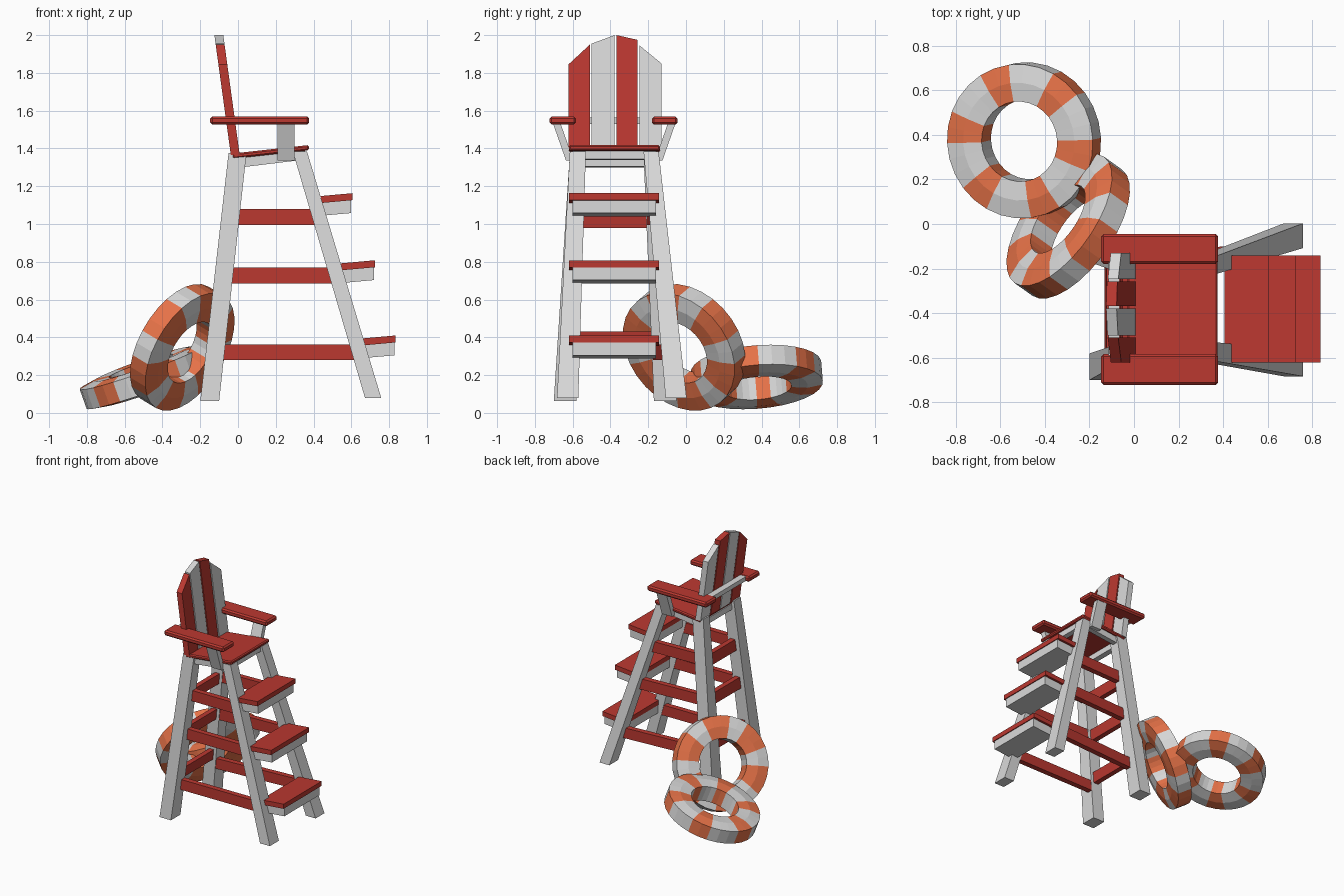
import bpy, bmesh, math
from mathutils import Vector

if "Cube" in bpy.data.objects:
    bpy.data.objects.remove(bpy.data.objects["Cube"])


def material(name, rgb):
    m = bpy.data.materials.new(name)
    m.diffuse_color = (*rgb, 1)
    m.use_nodes = True
    m.node_tree.nodes["Principled BSDF"].inputs["Base Color"].default_value = m.diffuse_color
    return m


RED = material("red paint", (0.50, 0.040, 0.030))
WHITE = material("white paint", (0.70, 0.70, 0.70))
ORANGE = material("orange stripe", (0.80, 0.17, 0.065))


def build(name, verts, faces, mats, idx=None, bevel=0):
    bm = bmesh.new()
    vs = [bm.verts.new(v) for v in verts]
    for i, f in enumerate(faces):
        face = bm.faces.new([vs[k] for k in f])
        if idx:
            face.material_index = idx[i]
    bmesh.ops.recalc_face_normals(bm, faces=bm.faces)
    if bevel:
        bmesh.ops.bevel(bm, geom=bm.edges[:], offset=bevel, segments=1, affect='EDGES')
    me = bpy.data.meshes.new(name)
    bm.to_mesh(me)
    bm.free()
    for m in mats:
        me.materials.append(m)
    ob = bpy.data.objects.new(name, me)
    bpy.context.collection.objects.link(ob)
    return ob


def loft(name, a, b, mat, bevel=0):
    """Solid between two matching outlines."""
    n = len(a)
    faces = [tuple(range(n)), tuple(range(n, 2 * n))]
    faces += [(i, (i + 1) % n, n + (i + 1) % n, n + i) for i in range(n)]
    return build(name, a + b, faces, [mat], bevel=bevel)


def rect_z(x0, x1, y0, y1, z):
    return [(x0, y0, z), (x1, y0, z), (x1, y1, z), (x0, y1, z)]


def rect_x(x, y0, y1, z0, z1):
    return [(x, y0, z0), (x, y1, z0), (x, y1, z1), (x, y0, z1)]


def slab(name, x0, x1, y0, y1, z0, z1, thick, mat, bevel=0):
    """Board whose underside goes from z0 at x0 to z1 at x1."""
    return loft(name, rect_x(x0, y0, y1, z0, z0 + thick),
                rect_x(x1, y0, y1, z1, z1 + thick), mat, bevel)


# Splayed legs: (x0, x1, y0, y1, z) at bottom and top
LEGS = {
    "back_left_leg": ((-0.20, -0.10, -0.70, -0.58, 0.062), (-0.05, 0.045, -0.615, -0.53, 1.375)),
    "back_right_leg": ((-0.20, -0.10, -0.17, -0.05, 0.062), (-0.05, 0.045, -0.225, -0.145, 1.375)),
    "front_left_leg": ((0.672, 0.758, -0.683, -0.57, 0.08), (0.29, 0.365, -0.615, -0.53, 1.385)),
    "front_right_leg": ((0.672, 0.758, -0.108, 0.003, 0.08), (0.29, 0.365, -0.225, -0.145, 1.385)),
}
for name, (b, t) in LEGS.items():
    loft(name, rect_z(*b), rect_z(*t), WHITE)


def leg_at(name, z):
    b, t = LEGS[name]
    f = (z - b[4]) / (t[4] - b[4])
    return [b[i] + (t[i] - b[i]) * f for i in range(4)]


# Side rails and back rails
for k, (z0, z1) in enumerate([(0.28, 0.362), (0.685, 0.77), (0.995, 1.08)]):
    zc = (z0 + z1) / 2
    for side in ("left", "right"):
        ends = []
        for end in ("back", "front"):
            x0, x1, y0, y1 = leg_at(f"{end}_{side}_leg", zc)
            yy = (y1 - 0.045, y1 - 0.002) if side == "left" else (y0 + 0.002, y0 + 0.045)
            ends.append(rect_x((x0 + x1) / 2, *yy, z0, z1))
        loft(f"{side}_rail_{k + 1}", *ends, RED)
    up = (0.07, 0.0, -0.015)[k]
    l = leg_at("back_left_leg", zc + up)
    r = leg_at("back_right_leg", zc + up)
    xc = (l[0] + l[1]) / 2
    loft(f"back_rail_{k + 1}", rect_z(xc - 0.02, xc + 0.02, l[2] + 0.03, r[3] - 0.03, z0 + up),
         rect_z(xc - 0.01, xc + 0.03, l[2] + 0.03, r[3] - 0.03, z1 + up), RED)

# Steps: red tread on a white box, tilted slightly
for k, (x, z) in enumerate([(0.835, 0.41), (0.725, 0.808), (0.605, 1.163)]):
    slab(f"step_tread_{k + 1}", x - 0.20, x, -0.62, -0.142, z - 0.055, z - 0.037, 0.037, RED)
    slab(f"step_box_{k + 1}", x - 0.195, x - 0.006, -0.602, -0.16, z - 0.122, z - 0.105, 0.07, WHITE)

# Seat and aprons
slab("seat", -0.03, 0.375, -0.62, -0.137, 1.345, 1.39, 0.028, RED, 0.008)
for n, y in (("left", -0.60), ("right", -0.195)):
    slab(f"{n}_apron", 0.0, 0.33, y, y + 0.04, 1.298, 1.338, 0.052, WHITE)
slab("front_apron", 0.315, 0.355, -0.60, -0.16, 1.34, 1.343, 0.046, WHITE)
slab("back_apron", -0.03, 0.01, -0.60, -0.16, 1.30, 1.304, 0.046, WHITE)

# Backrest slats with an arched top, leaning back
TOPS = [(-0.622, -0.509, 1.845, 1.950), (-0.499, -0.378, 1.955, 2.0),
        (-0.368, -0.257, 2.0, 1.975), (-0.246, -0.130, 1.945, 1.850)]


def lean(z):
    return -0.04 - (z - 1.38) * 0.137


for k, (y0, y1, za, zb) in enumerate(TOPS):
    outline = [(y0, 1.365), (y1, 1.365), (y1, zb), (y0, za)]
    back = [(lean(z), y, z) for y, z in outline]
    front = [(lean(z) + 0.047, y, z) for y, z in outline]
    loft(f"back_slat_{k + 1}", back, front, RED if k % 2 == 0 else WHITE)
slab("back_bar", -0.115, -0.065, -0.62, -0.14, 1.53, 1.53, 0.035, WHITE)

# Armrests and slanted supports
for n, y0, y1, s in (("left", -0.722, -0.583, -1), ("right", -0.180, -0.045, 1)):
    slab(f"{n}_armrest", -0.147, 0.377, y0, y1, 1.526, 1.526, 0.043, RED, 0.011)
    yb, yt = -0.38 + s * 0.215, -0.38 + s * 0.285
    loft(f"{n}_arm_support",
         rect_z(0.21, 0.30, min(yb, yb + s * 0.04), max(yb, yb + s * 0.04), 1.335),
         rect_z(0.21, 0.30, min(yt, yt + s * 0.04), max(yt, yt + s * 0.04), 1.535), WHITE)


# Striped life rings
def life_ring(name, centre, normal, phase, orange_steps, radius=0.347):
    q = Vector((0, 0, 1)).rotation_difference(Vector(normal).normalized())
    section = [(radius, -0.055), (radius, 0.055), (0.265, 0.070),
               (0.180, 0.063), (0.180, -0.063), (0.265, -0.070)]
    n, m = 30, len(section)
    start = math.radians(phase - 6 * orange_steps)
    verts, faces, idx = [], [], []
    for i in range(n):
        a = start + math.tau * i / n
        for r, h in section:
            verts.append(q @ Vector((r * math.cos(a), r * math.sin(a), h)) + Vector(centre))
        for j in range(m):
            i2, j2 = (i + 1) % n, (j + 1) % m
            faces.append((i * m + j, i * m + j2, i2 * m + j2, i2 * m + j))
            idx.append(1 if i % 5 < orange_steps else 0)
    return build(name, verts, faces, [WHITE, ORANGE], idx)


life_ring("lying_life_ring", (-0.493, 0.375, 0.19), (-0.335, -0.08, 0.94), -10, 2)
life_ring("leaning_life_ring", (-0.295, -0.01, 0.347), (-0.73, 0.52, 0.44), 24.5, 3)
